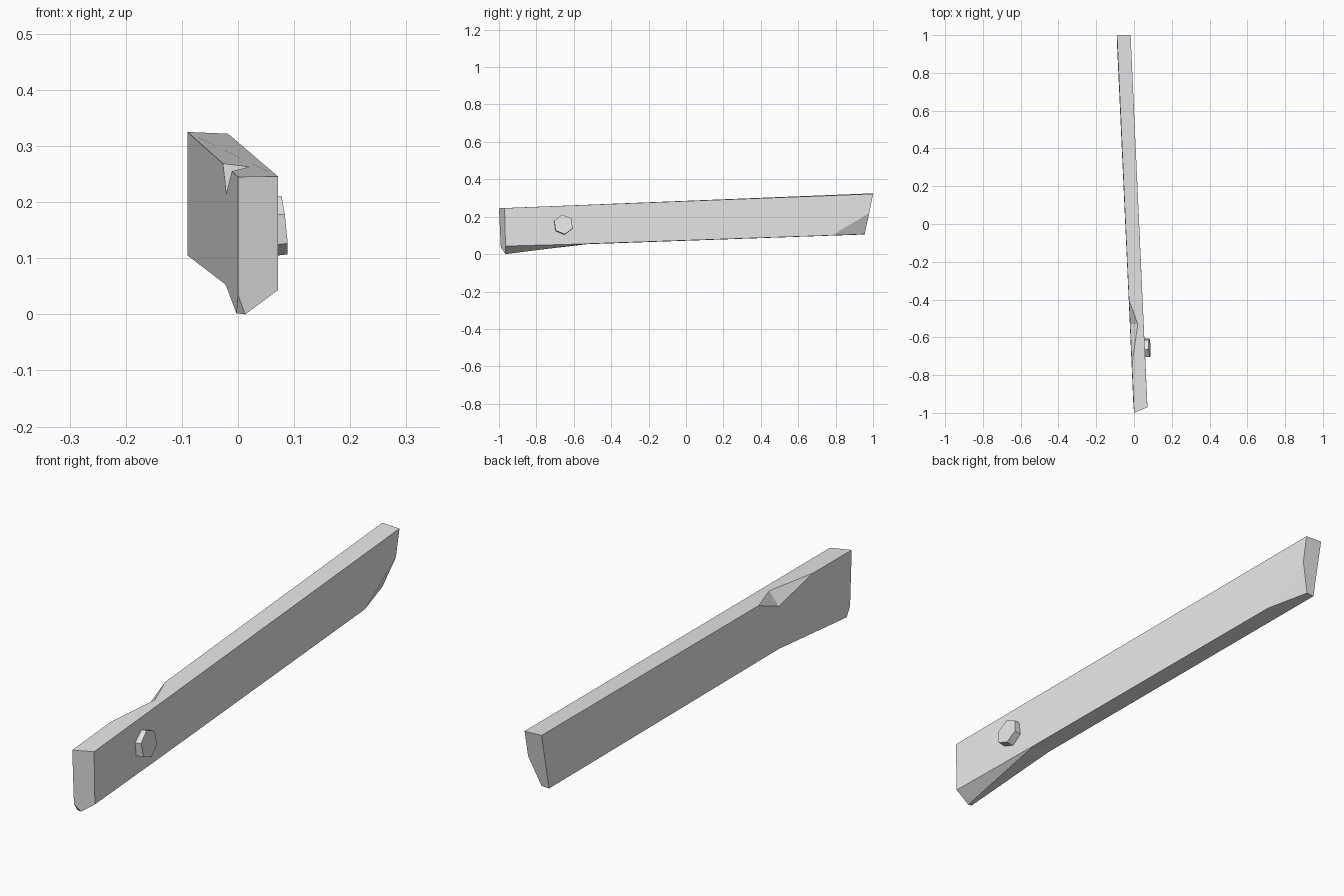
import bpy, bmesh, math
from mathutils import Vector, Matrix

if "Cube" in bpy.data.objects:
    bpy.data.objects.remove(bpy.data.objects["Cube"])

grey = bpy.data.materials.new("worn grey")
grey.diffuse_color = (0.8, 0.8, 0.8, 1)
grey.use_nodes = True
grey.node_tree.nodes["Principled BSDF"].inputs["Base Color"].default_value = grey.diffuse_color


def finish(name, bm):
    bmesh.ops.recalc_face_normals(bm, faces=bm.faces[:])
    mesh = bpy.data.meshes.new(name)
    bm.to_mesh(mesh)
    bm.free()
    mesh.materials.append(grey)
    obj = bpy.data.objects.new(name, mesh)
    bpy.context.collection.objects.link(obj)
    return obj


# Plank corners: front end A-F, underside G-K, back end L-N, notch P-S
corners = {
    "A": (0, -1, .245), "B": (.071, -.97, .246), "C": (.071, -.965, .043),
    "D": (.013, -.965, 0), "E": (-.003, -.965, .002), "F": (0, -.99, .035),
    "G": (-.022, -.53, .053), "H": (.05, -.53, .055), "I": (-.01, .78, .10),
    "J": (-.058, .955, .107), "K": (-.09, .955, .105),
    "L": (-.019, .98, .22), "M": (-.018, 1, .322), "N": (-.09, 1, .325),
    "P": (-.027, -.4, .269), "Q": (.02, -.53, .263),
    "R": (-.011, -.75, .255), "S": (-.021, -.53, .215),
}
# front, front nick, left, top, right, back chamfer, back end,
# underside, front underside, front chamfer, two notch faces
faces = ["ABCDF", "FDE", "AFEGKNPSR", "ARQPNMB", "BCHILM", "ILJ", "NMLJK",
         "GHIJK", "EDHG", "CDH", "PQS", "QRS"]
bm = bmesh.new()
v = {k: bm.verts.new(p) for k, p in corners.items()}
for f in faces:
    bm.faces.new([v[k] for k in f])
finish("plank", bm)

# Hexagonal bolt head, slightly tilted on the right face
bm = bmesh.new()
bmesh.ops.create_cone(bm, cap_ends=True, segments=6, radius1=.053,
                      radius2=.053, depth=.045)
axis = Vector((1, .05, .11)).normalized()
turn = axis.to_track_quat('Z', 'Y').to_matrix().to_4x4()
centre = Vector((.083, -.655, .159)) - axis * .0225
spin = Matrix.Rotation(math.radians(8), 4, 'Z')
bmesh.ops.transform(bm, matrix=Matrix.Translation(centre) @ turn @ spin,
                    verts=bm.verts[:])
finish("bolt_head", bm)
